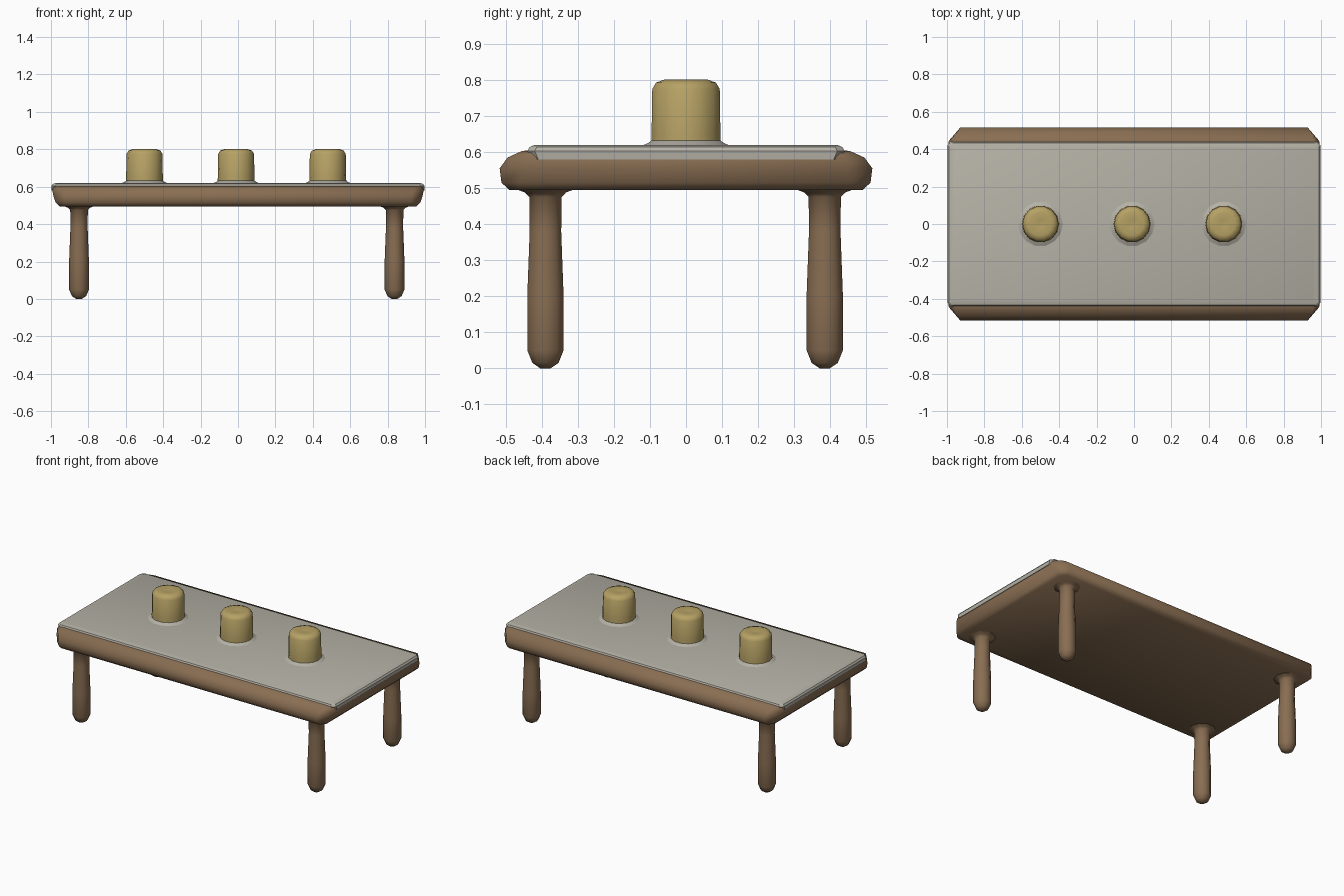
import bpy, bmesh, math

if "Cube" in bpy.data.objects:
    bpy.data.objects.remove(bpy.data.objects["Cube"])


def material(name, rgb):
    m = bpy.data.materials.new(name)
    m.diffuse_color = (*rgb, 1)
    m.use_nodes = True
    m.node_tree.nodes["Principled BSDF"].inputs["Base Color"].default_value = m.diffuse_color
    return m


WOOD = material("wood", (0.25, 0.155, 0.085))
CLOTH = material("cloth", (0.46, 0.44, 0.38))
GOLD = material("gold", (0.47, 0.36, 0.13))


def loft(name, rings, mat, angle, location=(0, 0, 0)):
    """Skin a stack of equal-length point rings and cap both ends."""
    bm = bmesh.new()
    loops = [[bm.verts.new(p) for p in ring] for ring in rings]
    n = len(loops[0])
    for a, b in zip(loops, loops[1:]):
        for i in range(n):
            j = (i + 1) % n
            bm.faces.new((a[i], a[j], b[j], b[i]))
    bm.faces.new(loops[0][::-1])
    bm.faces.new(loops[-1])
    bmesh.ops.recalc_face_normals(bm, faces=bm.faces)
    mesh = bpy.data.meshes.new(name)
    bm.to_mesh(mesh)
    bm.free()
    ob = bpy.data.objects.new(name, mesh)
    bpy.context.collection.objects.link(ob)
    ob.location = location
    mesh.materials.append(mat)
    bpy.ops.object.select_all(action='DESELECT')
    ob.select_set(True)
    bpy.context.view_layer.objects.active = ob
    bpy.ops.object.shade_smooth_by_angle(angle=math.radians(angle))
    return ob


def slab_ring(hx, hy, z, cx, cy):
    """Rectangle with cut corners."""
    return [(hx, -hy + cy, z), (hx, hy - cy, z), (hx - cx, hy, z), (-hx + cx, hy, z),
            (-hx, hy - cy, z), (-hx, -hy + cy, z), (-hx + cx, -hy, z), (hx - cx, -hy, z)]


def circle(r, z, n):
    return [(r * math.cos(2 * math.pi * i / n), r * math.sin(2 * math.pi * i / n), z)
            for i in range(n)]


def lathe(name, profile, n, mat, location):
    return loft(name, [circle(r, z, n) for r, z in profile], mat, 50, location)


# Wooden table top with rounded edges
loft("table_top", [slab_ring(*r) for r in (
    (0.955, 0.49, 0.495, 0.03, 0.03), (0.975, 0.512, 0.515, 0.05, 0.05),
    (0.988, 0.517, 0.555, 0.06, 0.07), (0.993, 0.495, 0.585, 0.05, 0.06),
    (0.985, 0.455, 0.603, 0.03, 0.03), (0.97, 0.43, 0.606, 0.02, 0.02))], WOOD, 50)

# Cloth laid over the top, draped slightly over the short ends
loft("tablecloth", [slab_ring(*r) for r in (
    (0.996, 0.43, 0.58, 0.02, 0.02), (0.998, 0.44, 0.603, 0.02, 0.02),
    (0.99, 0.434, 0.614, 0.02, 0.02), (0.975, 0.42, 0.62, 0.02, 0.02))], CLOTH, 30)

# Four legs, flared at the top and rounded at the foot
for x, sx in ((-0.85, "left"), (0.837, "right")):
    for y, sy in ((-0.39, "front"), (0.385, "back")):
        lathe(f"{sy}_{sx}_leg",
              [(0.015, 0), (0.038, 0.015), (0.053, 0.05), (0.053, 0.2), (0.046, 0.38),
               (0.047, 0.475), (0.06, 0.488), (0.085, 0.497)], 10, WOOD, (x, y, 0))

# Three cups with small cloth puckers around their bases
for i, x in enumerate((-0.5, -0.01, 0.48), 1):
    lathe(f"cup_{i}", [(0.1, 0.61), (0.098, 0.65), (0.096, 0.775), (0.085, 0.793),
                       (0.062, 0.801), (0.02, 0.793)], 14, GOLD, (x, 0, 0))
    lathe(f"cloth_pucker_{i}", [(0.125, 0.618), (0.108, 0.625), (0.096, 0.634)],
          14, CLOTH, (x, 0, 0))
